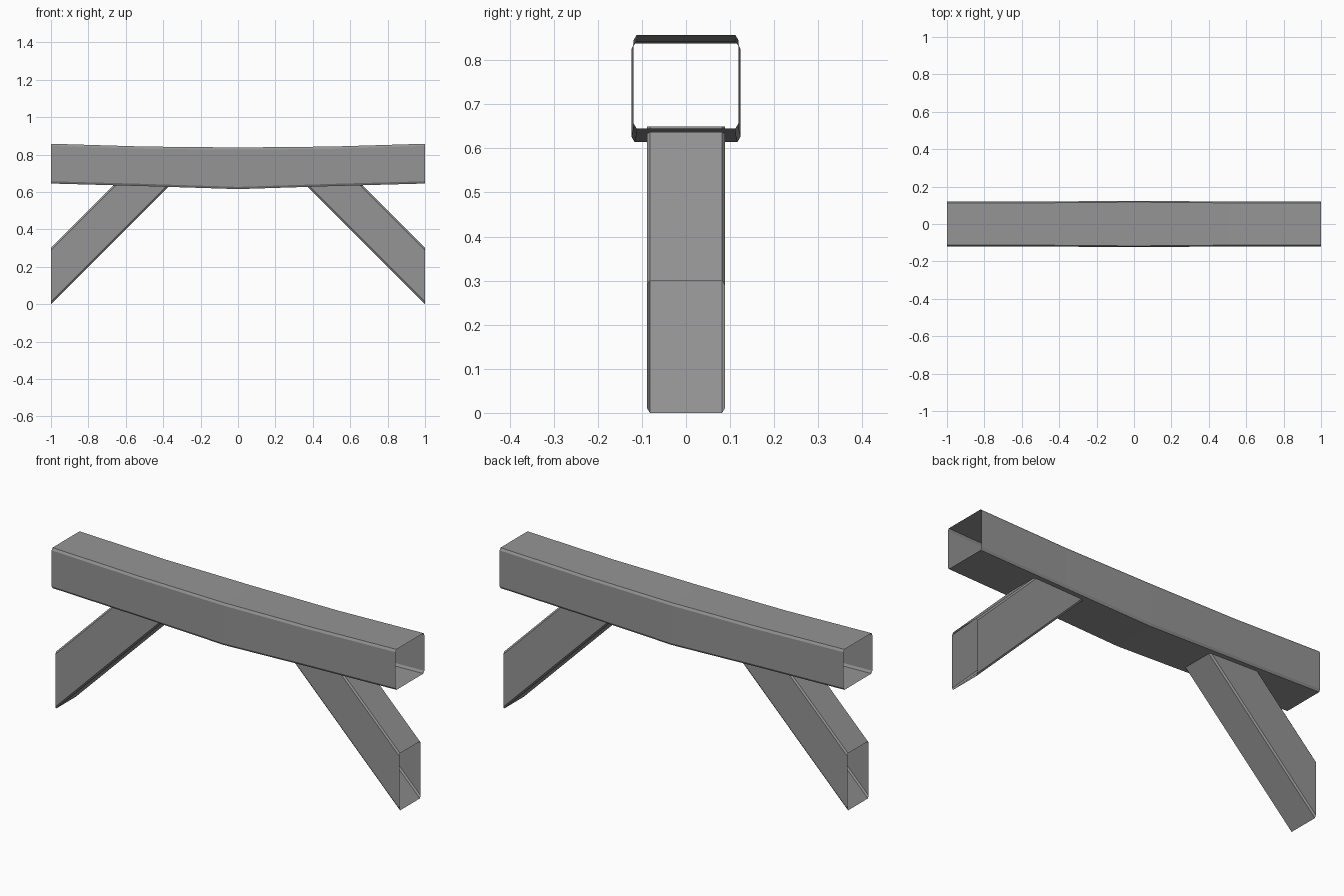
import bpy
import bmesh

cube = bpy.data.objects.get("Cube")
if cube:
    bpy.data.objects.remove(cube, do_unlink=True)

GREY = (0.30, 0.30, 0.30, 1.0)
steel = bpy.data.materials.new("grey steel")
steel.use_nodes = True
steel.diffuse_color = GREY
steel.node_tree.nodes["Principled BSDF"].inputs["Base Color"].default_value = GREY


def section(half, low, high, cut_y=0.007, cut_z=0.012):
    """Rectangle in y and z with chamfered corners, starting along the underside."""
    flat = half - cut_y
    return [(-flat, low), (flat, low), (half, low + cut_z), (half, high - cut_z),
            (flat, high), (-flat, high), (-half, high - cut_z), (-half, low + cut_z)]


def open_tube(name, rings):
    """Skin a list of point rings into a tube with open ends."""
    bm = bmesh.new()
    loops = [[bm.verts.new(p) for p in ring] for ring in rings]
    for a, b in zip(loops, loops[1:]):
        for i in range(len(a)):
            j = (i + 1) % len(a)
            bm.faces.new((a[i], a[j], b[j], b[i]))
    # The first face is the underside, so it must point down
    bm.faces.ensure_lookup_table()
    bm.normal_update()
    if bm.faces[0].normal.z > 0:
        bmesh.ops.reverse_faces(bm, faces=bm.faces[:])
    mesh = bpy.data.meshes.new(name)
    bm.to_mesh(mesh)
    bm.free()
    mesh.materials.append(steel)
    obj = bpy.data.objects.new(name, mesh)
    bpy.context.collection.objects.link(obj)


# Sagging hollow beam: half width, underside and top at each station
middle = (0.124, 0.615, 0.8375)
quarter = (0.120, 0.631, 0.8425)
end = (0.119, 0.645, 0.8575)
stations = [(-1, end), (-0.5, quarter), (0, middle), (0.5, quarter), (1, end)]
open_tube("beam", [[(x, y, z) for y, z in section(*size)] for x, size in stations])

# Hollow diagonal braces: upright cut at the foot, level cut inside the beam
TOP = 0.65
for side, name in ((1, "left_brace"), (-1, "right_brace")):
    profile = section(0.089, 0.0, 0.30)
    foot = [(side, y, z) for y, z in profile]
    head = [(side * (1 - (TOP - z)), y, TOP) for y, z in profile]
    open_tube(name, [foot, head])
